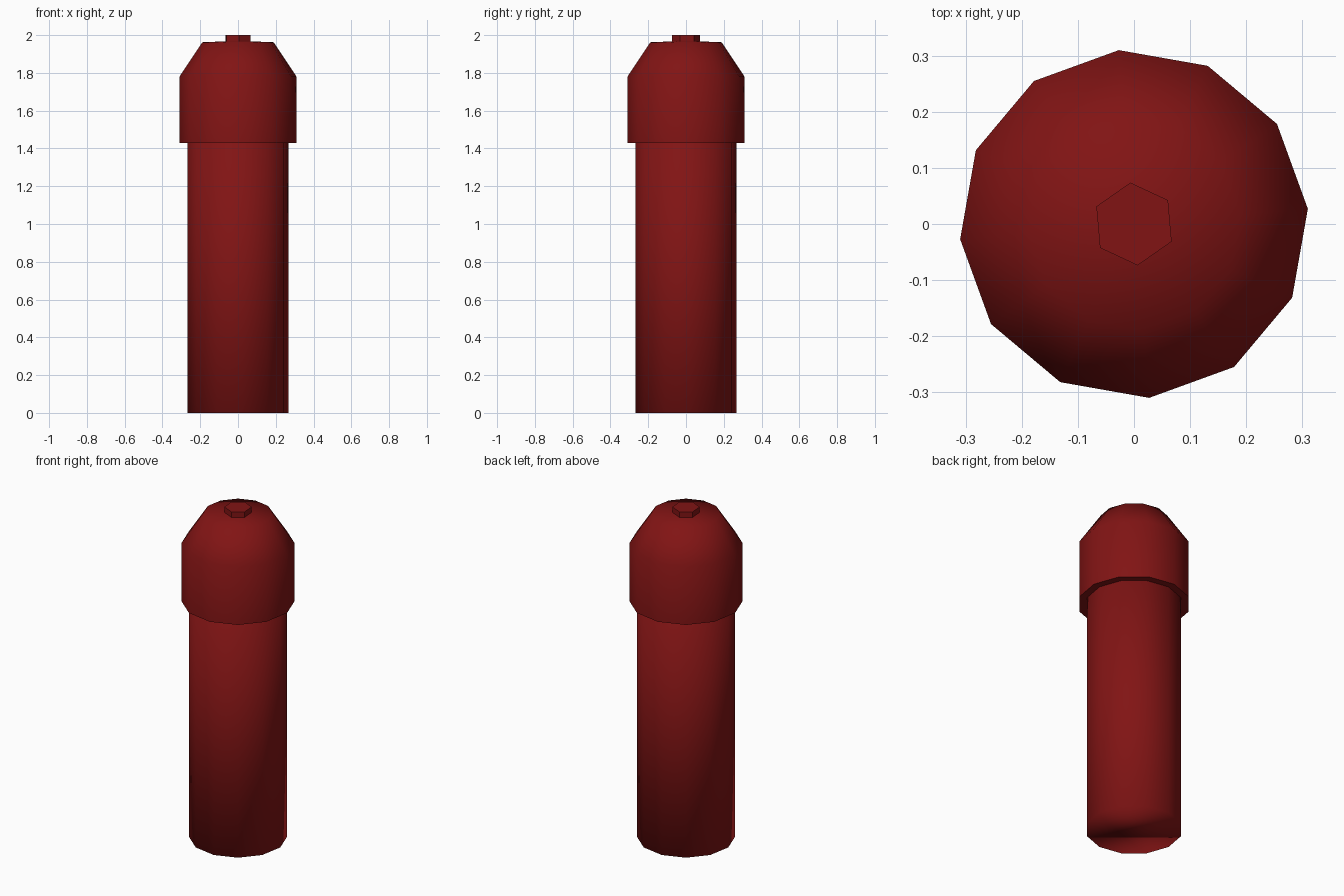
import bpy, bmesh, math

if "Cube" in bpy.data.objects:
    bpy.data.objects.remove(bpy.data.objects["Cube"])

red = bpy.data.materials.new("dark_red")
red.diffuse_color = (0.22, 0.007, 0.007, 1)
red.use_nodes = True
red.node_tree.nodes["Principled BSDF"].inputs["Base Color"].default_value = red.diffuse_color


def lathe(name, profile, sides, phase, smooth_angle):
    """Spin (radius, z) points into a closed faceted solid; a zero radius is a pole."""
    bm = bmesh.new()
    rings = []
    for r, z in profile:
        if r == 0:
            rings.append([bm.verts.new((0, 0, z))] * sides)
        else:
            angles = [math.radians(phase) + math.tau * i / sides for i in range(sides)]
            rings.append([bm.verts.new((r * math.cos(a), r * math.sin(a), z)) for a in angles])
    for low, high in zip(rings, rings[1:]):
        for i in range(sides):
            j = (i + 1) % sides
            corners = dict.fromkeys((low[i], low[j], high[j], high[i]))
            bm.faces.new(list(corners))
    for ring in (rings[0], rings[-1]):
        if ring[0] is not ring[1]:
            bm.faces.new(ring)
    bmesh.ops.recalc_face_normals(bm, faces=bm.faces[:])
    mesh = bpy.data.meshes.new(name)
    bm.to_mesh(mesh)
    bm.free()
    mesh.materials.append(red)
    obj = bpy.data.objects.new(name, mesh)
    bpy.context.collection.objects.link(obj)
    bpy.ops.object.select_all(action='DESELECT')
    obj.select_set(True)
    bpy.context.view_layer.objects.active = obj
    bpy.ops.object.shade_smooth_by_angle(angle=math.radians(smooth_angle))
    return obj


# straight tube, its base blended softly into the wall
body = lathe("body", [(0.268, 0), (0.268, 1.43)], 12, 5, 180)
body.modifiers.new("weighted_normals", 'WEIGHTED_NORMAL').weight = 50

# wider domed cap with a crisp lower lip
lathe("cap", [(0.311, 1.43), (0.311, 1.78), (0.19, 1.962), (0, 1.97)], 12, 5, 70)

# six-sided button on top
lathe("top_button", [(0.074, 1.95), (0.074, 2.0)], 6, 35, 30)
